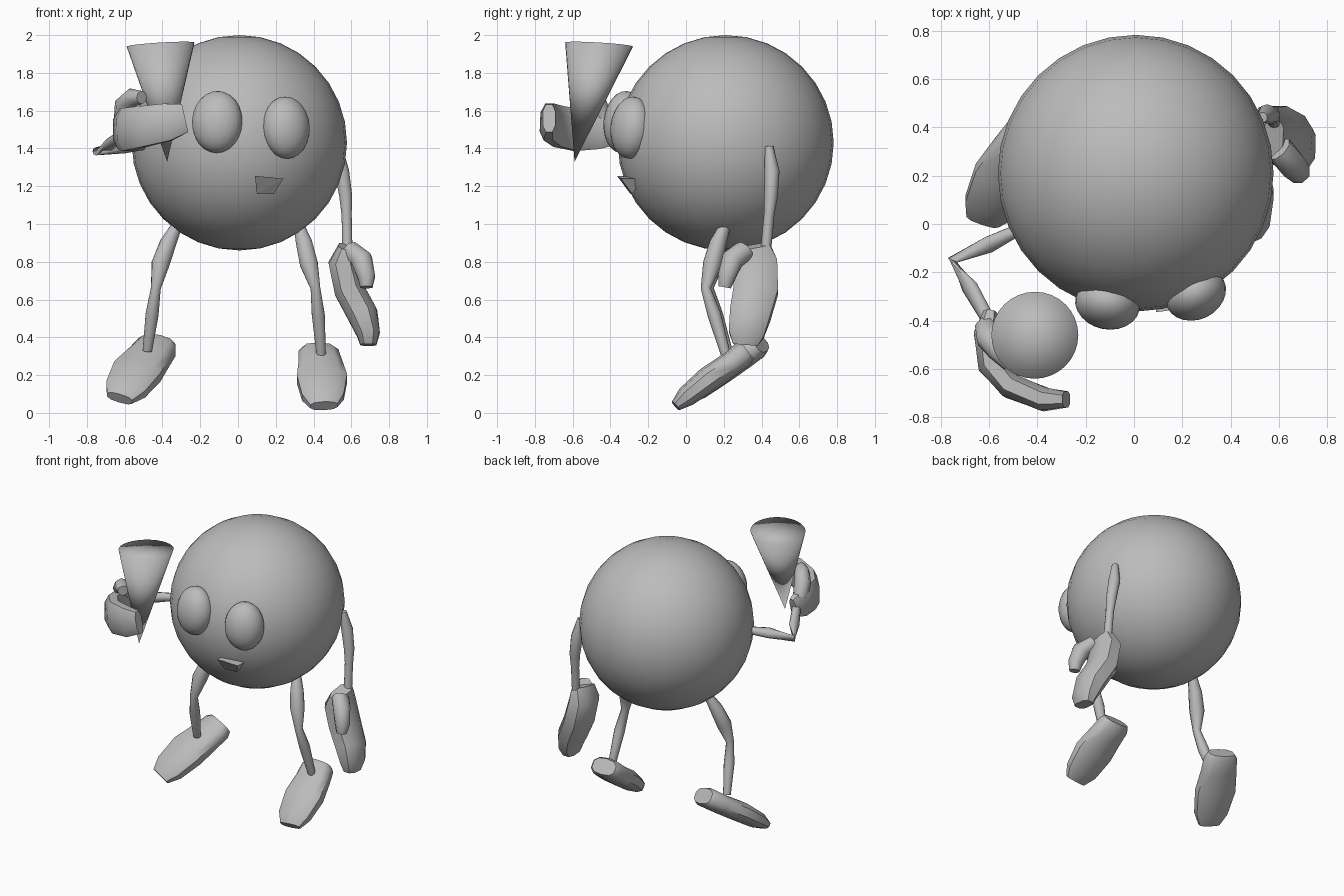
import bpy, bmesh, math
from mathutils import Vector, Matrix

cube = bpy.data.objects.get("Cube")
if cube:
    bpy.data.objects.remove(cube, do_unlink=True)

grey = bpy.data.materials.new("plain grey")
grey.use_nodes = True
GREY = (0.5, 0.5, 0.5, 1)
grey.diffuse_color = GREY
grey.node_tree.nodes["Principled BSDF"].inputs["Base Color"].default_value = GREY


def finish(name, bm, angle=None, smooth=True):
    """Turn a bmesh into a named, shaded object."""
    bmesh.ops.recalc_face_normals(bm, faces=bm.faces)
    for f in bm.faces:
        f.smooth = smooth
    mesh = bpy.data.meshes.new(name)
    bm.to_mesh(mesh)
    bm.free()
    mesh.materials.append(grey)
    obj = bpy.data.objects.new(name, mesh)
    bpy.context.collection.objects.link(obj)
    if angle:
        bpy.ops.object.select_all(action="DESELECT")
        obj.select_set(True)
        bpy.context.view_layer.objects.active = obj
        bpy.ops.object.shade_smooth_by_angle(angle=math.radians(angle))
    return obj


def ellipsoid(name, centre, radii, turn=0, tilt=0, segments=32):
    bm = bmesh.new()
    bmesh.ops.create_uvsphere(bm, u_segments=segments, v_segments=segments // 2, radius=1)
    bm.transform(Matrix.Translation(centre) @ Matrix.Rotation(turn, 4, "Z")
                 @ Matrix.Rotation(tilt, 4, "X") @ Matrix.Diagonal((*radii, 1)))
    return finish(name, bm)


def loft(name, stations, side, sides=8, square=1.0, angle=50):
    """Skin rings along a path; each station is x, y, z, half width, half depth."""
    bm = bmesh.new()
    centres = [Vector(s[:3]) for s in stations]
    rings = []
    for i, s in enumerate(stations):
        t = (centres[min(i + 1, len(centres) - 1)] - centres[max(i - 1, 0)]).normalized()
        u = Vector(side)
        u = (u - t * u.dot(t)).normalized()
        v = t.cross(u)
        ring = []
        for k in range(sides):
            a = math.tau * (k + 0.5) / sides
            c, d = math.cos(a), math.sin(a)
            c = math.copysign(abs(c) ** square, c)
            d = math.copysign(abs(d) ** square, d)
            ring.append(bm.verts.new(centres[i] + u * c * s[3] + v * d * s[4]))
        rings.append(ring)
    for a, b in zip(rings, rings[1:]):
        for k in range(sides):
            n = (k + 1) % sides
            bm.faces.new((a[k], a[n], b[n], b[k]))
    bm.faces.new(rings[0])
    bm.faces.new(rings[-1])
    return finish(name, bm, angle)


def limb(name, points):
    """Thin limb with round sections: x, y, z, radius."""
    return loft(name, [(*p, p[3]) for p in points], (0.3, 1, 0.1), sides=10)


# Round body and eyes
ellipsoid("body", (0.007, 0.21, 1.43), (0.57, 0.572, 0.57))
ellipsoid("right_eye", (-0.11, -0.33, 1.54), (0.135, 0.105, 0.165), -0.2, -0.12, 24)
ellipsoid("left_eye", (0.255, -0.29, 1.51), (0.13, 0.105, 0.165), 0.45, -0.1, 24)

# Wedge shaped mouth
bm = bmesh.new()
for p in [(0.09, -0.365, 1.255), (0.24, -0.345, 1.24), (0.19, -0.285, 1.16),
          (0.1, -0.295, 1.16), (0.09, -0.25, 1.25), (0.24, -0.22, 1.24)]:
    bm.verts.new(p)
bmesh.ops.convex_hull(bm, input=bm.verts)
finish("mouth", bm, smooth=False)

# Cone held in the right hand
tip, rim = Vector((-0.375, -0.59, 1.33)), Vector((-0.41, -0.46, 1.95))
bm = bmesh.new()
bmesh.ops.create_cone(bm, cap_ends=True, cap_tris=True, segments=32,
                      radius1=0, radius2=0.18, depth=(rim - tip).length)
bmesh.ops.remove_doubles(bm, verts=bm.verts, dist=0.0001)
lean = Vector((0, 0, 1)).rotation_difference(Vector((-0.06, 0.06, 1)))
axis = rim - tip
for v in bm.verts:
    if v.co.z < 0:
        v.co = tip
    else:
        v.co = rim + lean @ Vector((v.co.x, v.co.y, 0))
finish("cone", bm)

# Legs
limb("left_leg", [(0.32, 0.21, 1.0, 0.028), (0.35, 0.17, 0.9, 0.045), (0.375, 0.14, 0.79, 0.05),
                  (0.41, 0.105, 0.66, 0.027), (0.425, 0.15, 0.52, 0.036), (0.44, 0.21, 0.31, 0.026)])
limb("right_leg", [(-0.32, 0.21, 1.0, 0.028), (-0.37, 0.18, 0.9, 0.045), (-0.41, 0.15, 0.79, 0.05),
                   (-0.435, 0.12, 0.66, 0.027), (-0.455, 0.16, 0.52, 0.036), (-0.48, 0.22, 0.33, 0.026)])

# Feet, toe to heel
foot = [(0.02, -0.055, 0.037, 0.075, 0.03), (0.015, 0.0, 0.085, 0.115, 0.055),
        (0.01, 0.12, 0.18, 0.138, 0.068), (0, 0.23, 0.255, 0.12, 0.066),
        (-0.01, 0.3, 0.31, 0.11, 0.068), (-0.01, 0.325, 0.33, 0.09, 0.055)]
for name, sx, dx, dy, dz, yaw in [("left_foot", 1, 0.435, 0, 0, 0),
                                  ("right_foot", -1, 0.5, 0.07, 0.04, 0.08)]:
    loft(name, [(sx * (dx + x + yaw * (1 - y * 6)), y + dy, z + dz, w, d)
                for x, y, z, w, d in foot], (1, 0, 0), sides=10, square=0.75)

# Arms
limb("left_arm", [(0.53, 0.44, 1.41, 0.022), (0.55, 0.455, 1.28, 0.04), (0.57, 0.45, 1.15, 0.036),
                  (0.575, 0.44, 1.05, 0.028), (0.58, 0.42, 0.83, 0.028)])
limb("right_arm", [(-0.49, -0.03, 1.42, 0.026), (-0.6, -0.085, 1.41, 0.036),
                   (-0.75, -0.15, 1.385, 0.022), (-0.68, -0.26, 1.42, 0.034),
                   (-0.6, -0.4, 1.48, 0.028)])

# Hanging left mitten hand
loft("left_hand", [(0.575, 0.35, 0.88, 0.1, 0.045), (0.555, 0.365, 0.8, 0.125, 0.08),
                   (0.59, 0.37, 0.65, 0.125, 0.085), (0.66, 0.34, 0.52, 0.115, 0.085),
                   (0.69, 0.32, 0.42, 0.1, 0.065), (0.69, 0.315, 0.36, 0.07, 0.045)],
     (0, 1, 0), square=0.75)
loft("left_thumb", [(0.6, 0.31, 0.86, 0.06, 0.05), (0.655, 0.245, 0.81, 0.06, 0.06),
                    (0.68, 0.215, 0.72, 0.05, 0.05), (0.68, 0.205, 0.665, 0.035, 0.035)], (0, 1, 0))

# Right mitten hand curled around the cone
loft("right_hand", [(-0.595, -0.37, 1.48, 0.07, 0.03), (-0.61, -0.45, 1.5, 0.11, 0.055),
                    (-0.59, -0.58, 1.5, 0.12, 0.06), (-0.51, -0.67, 1.515, 0.115, 0.055),
                    (-0.37, -0.725, 1.54, 0.105, 0.052), (-0.28, -0.725, 1.56, 0.08, 0.035)],
     (0, 0, 1), square=0.75)
loft("right_thumb", [(-0.61, -0.43, 1.54, 0.05, 0.05), (-0.6, -0.47, 1.63, 0.055, 0.055),
                     (-0.56, -0.52, 1.67, 0.05, 0.05), (-0.51, -0.58, 1.67, 0.035, 0.035)], (0, 0.5, 1))
